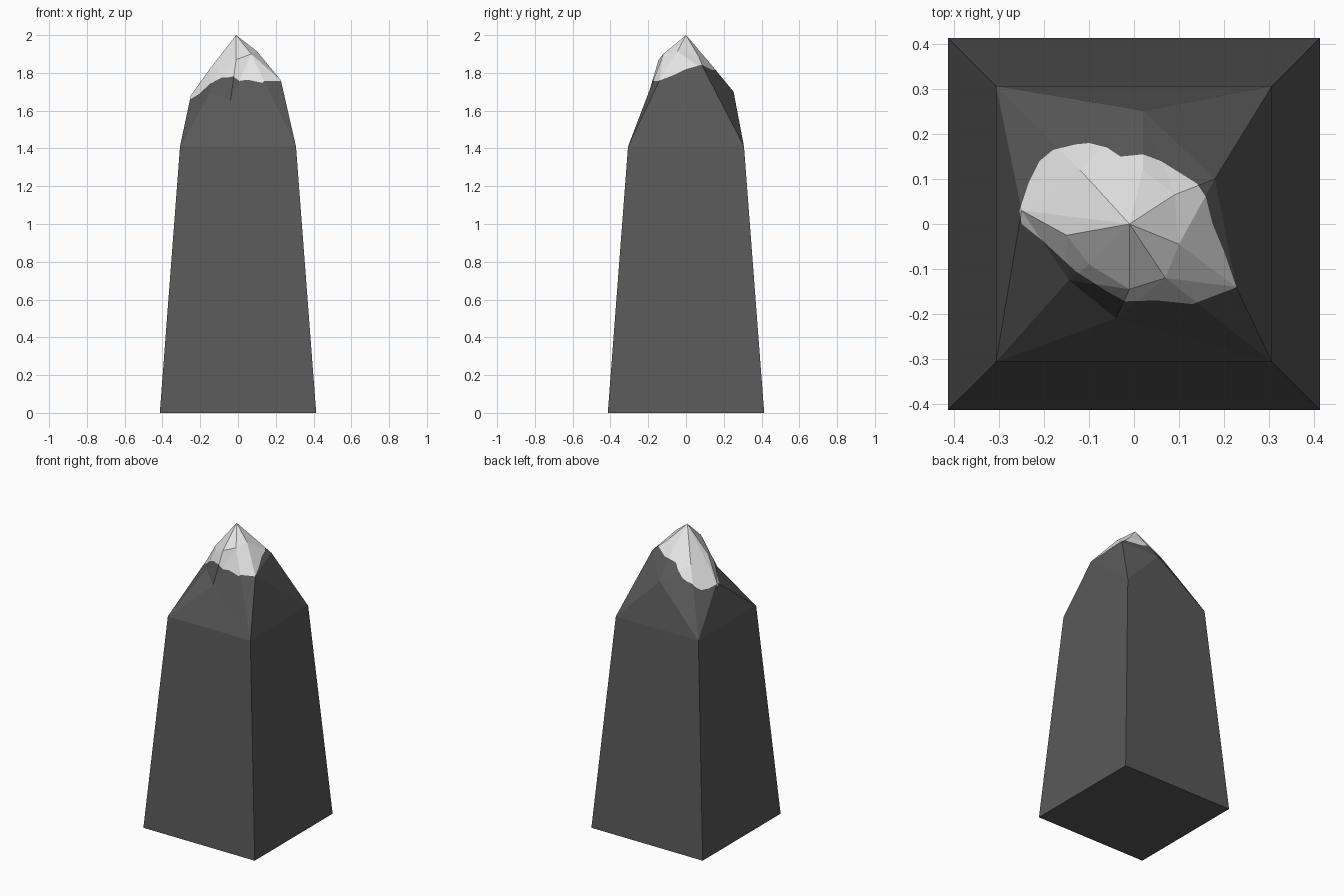
import bpy, bmesh
from mathutils import Vector
from mathutils.geometry import delaunay_2d_cdt, intersect_point_tri_2d, barycentric_transform

if "Cube" in bpy.data.objects:
    bpy.data.objects.remove(bpy.data.objects["Cube"])


def material(name, rgb):
    m = bpy.data.materials.new(name)
    m.diffuse_color = (*rgb, 1)
    m.use_nodes = True
    m.node_tree.nodes["Principled BSDF"].inputs["Base Color"].default_value = m.diffuse_color
    return m


rock = material("dark rock", (0.1, 0.1, 0.1))
snow = material("snow", (0.8, 0.8, 0.8))

# Peak landmarks: 1-4 are the shoulder corners, T the summit
R, Z = 0.307, 1.41
P = {
    "1": (-R, -R, Z), "2": (R, -R, Z), "3": (R, R, Z), "4": (-R, R, Z),
    "T": (-0.01, 0, 2.0), "A": (-0.25, 0.03, 1.68), "B": (0.227, -0.14, 1.76),
    "C": (0.02, 0.252, 1.70), "D": (0.18, 0.10, 1.81), "E": (-0.04, -0.21, 1.65),
    "F": (-0.15, -0.025, 1.82), "G": (-0.01, -0.145, 1.87), "H": (0.07, -0.12, 1.90),
    "I": (0.10, -0.045, 1.915), "J": (0.09, 0.065, 1.89), "K": (0.02, 0.12, 1.86),
    "L": (-0.10, -0.09, 1.82), "M": (-0.145, -0.125, 1.70), "O": (-0.12, 0.12, 1.80),
}
TRIS = ("12E 1EM 1MA A41 AO4 4OC 43C C3D 3BD 32B 2HB 2EH EGH EMG MLG MFL MAF "
        "TAF TFL TLG TGH THI TIJ TJK TKO TOA OKC KJC JDC IDJ IBD HBI").split()
P = {k: Vector(v) for k, v in P.items()}

# Outline of the snow cap, seen from above
SNOW = [Vector(p) for p in (
    (-.255, .03), (-.235, .09), (-.21, .14), (-.18, .165), (-.13, .177), (-.1, .18),
    (-.06, .17), (-.03, .15), (.02, .155), (.06, .14), (.14, .09), (.16, .06),
    (.175, 0), (.2, -.06), (.228, -.141), (.13, -.178), (.05, -.17), (-.02, -.172),
    (-.06, -.15), (-.13, -.105), (-.2, -.04), (-.25, 0))]


def height(x, y):
    """Height of the faceted peak above a plan point."""
    q = Vector((x, y))
    for grow in (1.0, 1.002, 1.02):
        for t in TRIS:
            a, b, c = (P[k] for k in t)
            m = (a + b + c) / 3
            ga, gb, gc = (m + (p - m) * grow for p in (a, b, c))
            if intersect_point_tri_2d(q, ga.xy, gb.xy, gc.xy):
                flat = [Vector((p.x, p.y, 0)) for p in (a, b, c)]
                return barycentric_transform(Vector((x, y, 0)), *flat, a, b, c).z
    return Z


def in_snow(q):
    inside = False
    for a, b in zip(SNOW, SNOW[1:] + SNOW[:1]):
        if (a.y > q.y) != (b.y > q.y) and q.x < a.x + (q.y - a.y) * (b.x - a.x) / (b.y - a.y):
            inside = not inside
    return inside


# Cut the facets along the snow outline in plan, then lift them
keys = list(P)
points = [P[k].xy for k in keys] + SNOW
edges = {tuple(sorted((keys.index(t[i]), keys.index(t[i - 1])))) for t in TRIS for i in range(3)}
n, s = len(keys), len(SNOW)
edges |= {(n + i, n + (i + 1) % s) for i in range(s)}
co, _, faces, orig, _, _ = delaunay_2d_cdt(points, list(edges), [], 0, 1e-5)

bm = bmesh.new()
verts = []
for v, o in zip(co, orig):
    known = [i for i in o if i < n]
    z = P[keys[known[0]]].z if known else height(v.x, v.y)
    verts.append(bm.verts.new((v.x, v.y, z)))
for f in faces:
    face = bm.faces.new([verts[i] for i in f])
    face.material_index = int(in_snow(face.calc_center_median().xy))

# Tapered body below the shoulder
top = [verts[next(j for j, o in enumerate(orig) if i in o)] for i in range(4)]
w = 0.414
base = [bm.verts.new((x, y, 0)) for x, y in ((-w, -w), (w, -w), (w, w), (-w, w))]
for i in range(4):
    j = (i + 1) % 4
    bm.faces.new((base[i], base[j], top[j], top[i]))
bm.faces.new(base[::-1])
bmesh.ops.recalc_face_normals(bm, faces=bm.faces[:])

mesh = bpy.data.meshes.new("snowy_peak")
bm.to_mesh(mesh)
bm.free()
mesh.materials.append(rock)
mesh.materials.append(snow)
bpy.context.collection.objects.link(bpy.data.objects.new("snowy_peak", mesh))
